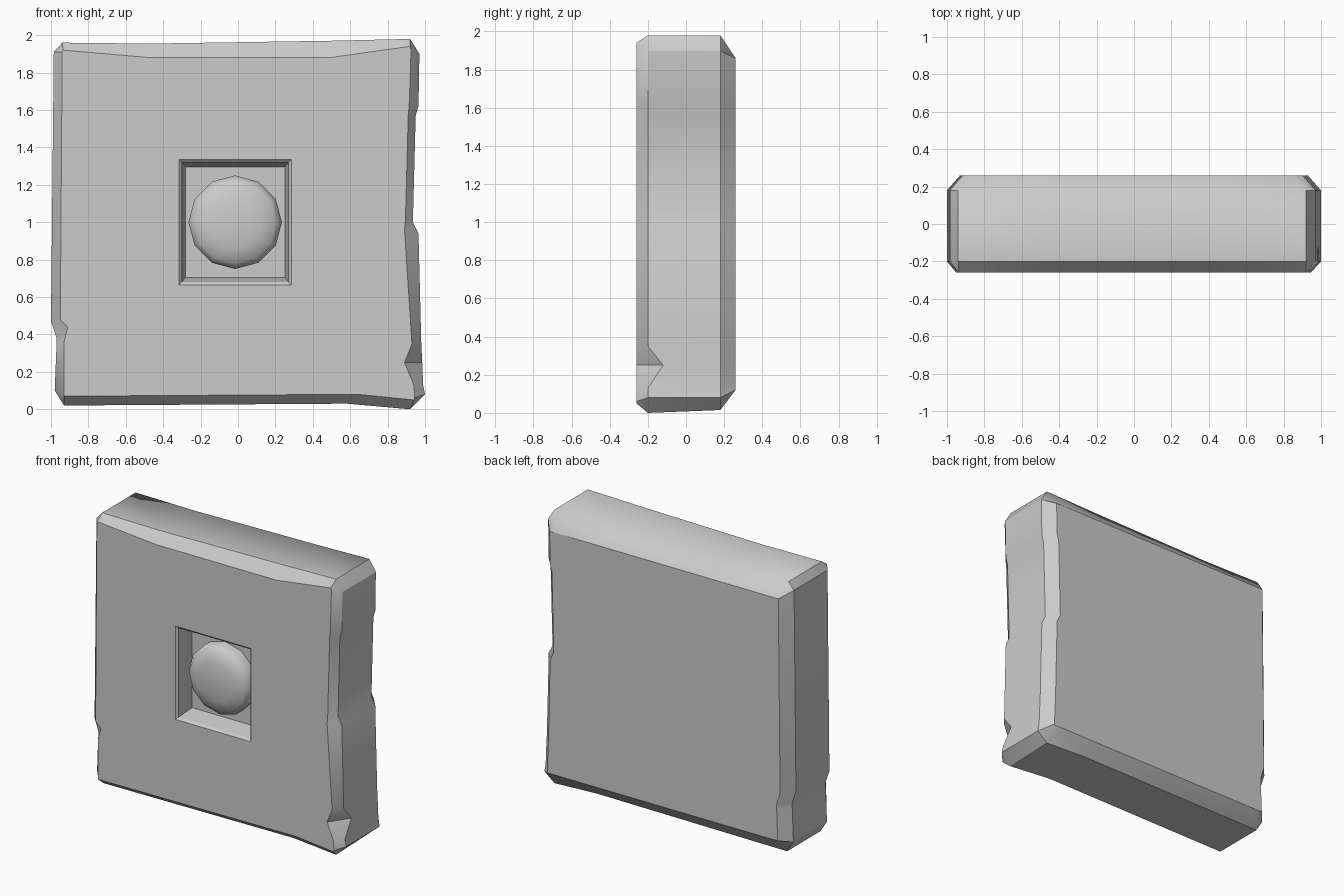
import bpy, bmesh, math

cube = bpy.data.objects.get("Cube")
if cube:
    bpy.data.objects.remove(cube, do_unlink=True)

stone = bpy.data.materials.new("grey stone")
stone.use_nodes = True
grey = (0.6, 0.6, 0.6, 1)
stone.diffuse_color = grey
stone.node_tree.nodes["Principled BSDF"].inputs["Base Color"].default_value = grey


def loft(name, rings):
    """Skin a stack of equal-length rings and cap both ends."""
    bm = bmesh.new()
    loops = [[bm.verts.new(co) for co in ring] for ring in rings]
    for lower, upper in zip(loops, loops[1:]):
        for i in range(len(lower)):
            bm.faces.new((lower[i - 1], lower[i], upper[i], upper[i - 1]))
    bm.faces.new(loops[0])
    bm.faces.new(loops[-1])
    bmesh.ops.remove_doubles(bm, verts=bm.verts, dist=0.0005)
    bmesh.ops.recalc_face_normals(bm, faces=bm.faces)
    mesh = bpy.data.meshes.new(name)
    bm.to_mesh(mesh)
    bm.free()
    mesh.materials.append(stone)
    obj = bpy.data.objects.new(name, mesh)
    bpy.context.collection.objects.link(obj)
    return obj


def make_active(obj):
    bpy.ops.object.select_all(action='DESELECT')
    obj.select_set(True)
    bpy.context.view_layer.objects.active = obj


def shade(obj, degrees):
    make_active(obj)
    bpy.ops.object.shade_smooth_by_angle(angle=math.radians(degrees))


# Worn slab outline: outer x, outer z, front face x, front face z
outline = [
    # bottom edge
    (-.93, .02, -.93, .07), (.58, .03, .64, .08), (.92, 0, .94, .05),
    # chipped right-hand edge
    (1, .08, .945, .06), (.99, .13, .94, .13), (.985, .25, .89, .25),
    (.98, .35, .93, .35), (.965, .94, .89, .96), (.935, 1, .895, 1.01),
    (.95, 1.57, .91, 1.57), (.965, 1.62, .915, 1.62), (.97, 1.9, .925, 1.92),
    # sagging top edge
    (.92, 1.98, .92, 1.94), (.49, 1.97, .49, 1.88),
    (-.47, 1.955, -.47, 1.88), (-.94, 1.96, -.935, 1.92),
    # left-hand edge with a small step
    (-.985, 1.91, -.94, 1.91), (-1, .47, -.95, .48), (-.97, .38, -.91, .44),
    (-.97, .35, -.93, .36), (-.98, .1, -.93, .08),
]
front_y, shoulder_y, rear_y, back_y = -.26, -.2, .18, .26
chip = 5  # the outline point where the front corner is broken off
front = [(ix, front_y, iz) for _, _, ix, iz in outline]
shoulder = [(ox, shoulder_y, oz) for ox, oz, _, _ in outline]
shoulder[chip] = (.985, -.12, .25)
rear = [(ox, rear_y, oz + (.015 if oz < .02 else 0)) for ox, oz, _, _ in outline]
back = [(ox * .93, back_y, min(max(oz, .12), 1.86)) for ox, oz, _, _ in outline]
slab = loft("stone_slab", [front, shoulder, rear, back])


# Square socket cut into the front, with a softened lip
def rectangle(y, half_x, half_z):
    return [(sx * half_x - .015, y, 1 + sz * half_z)
            for sx, sz in ((-1, -1), (1, -1), (1, 1), (-1, 1))]


cutter = loft("socket_cutter", [
    rectangle(-.3, .32, .35), rectangle(front_y, .3, .335),
    rectangle(-.245, .285, .32), rectangle(-.12, .265, .295)])
cutter.hide_render = True
make_active(slab)
cut = slab.modifiers.new("socket", 'BOOLEAN')
cut.operation = 'DIFFERENCE'
cut.solver = 'EXACT'
cut.object = cutter
bpy.ops.object.modifier_apply(modifier=cut.name)
bpy.data.objects.remove(cutter, do_unlink=True)
shade(slab, 32)

# The rear of the top edge is worn round, so its shoulder stays soft
verts = slab.data.vertices
for edge in slab.data.edges:
    ends = [verts[i].co for i in edge.vertices]
    if all(abs(p.y - rear_y) < .01 and p.z > 1.94 for p in ends):
        edge.use_edge_sharp = False


# Low dome sitting in the socket
def circle(y, radius, sides=12):
    return [(radius * math.cos(math.tau * i / sides) - .015, y,
             1 + radius * math.sin(math.tau * i / sides)) for i in range(sides)]


dome = loft("socket_dome", [circle(-.1, .25), circle(-.18, .25), circle(-.215, .22),
                            circle(-.235, .14), circle(-.245, .05)])
shade(dome, 45)
